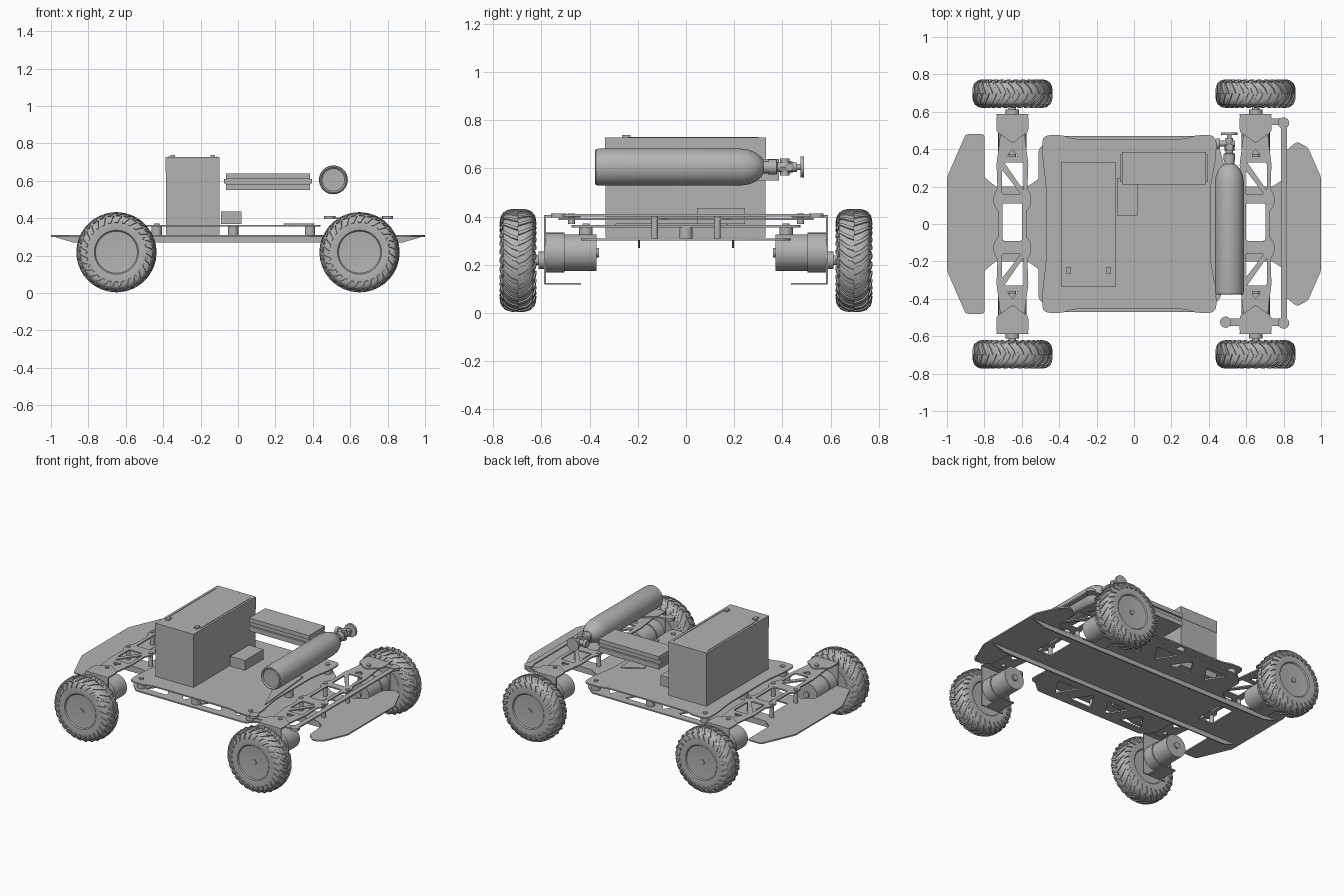
import bpy, bmesh, math
from mathutils import Vector, Matrix

if "Cube" in bpy.data.objects:
    bpy.data.objects.remove(bpy.data.objects["Cube"])

GREY = (0.45, 0.45, 0.45, 1)
grey = bpy.data.materials.new("plain_grey")
grey.use_nodes = True
grey.diffuse_color = GREY
grey.node_tree.nodes["Principled BSDF"].inputs["Base Color"].default_value = GREY


def add(name, mesh, smooth=False):
    ob = bpy.data.objects.new(name, mesh)
    bpy.context.collection.objects.link(ob)
    mesh.materials.clear()
    mesh.materials.append(grey)
    if smooth:
        bpy.ops.object.select_all(action="DESELECT")
        ob.select_set(True)
        bpy.context.view_layer.objects.active = ob
        bpy.ops.object.shade_smooth_by_angle(angle=math.radians(35))
    return ob


def from_bm(name, bm, smooth=False):
    bmesh.ops.recalc_face_normals(bm, faces=bm.faces)
    mesh = bpy.data.meshes.new(name)
    bm.to_mesh(mesh)
    bm.free()
    return add(name, mesh, smooth)


def box(name, x, y, z, bevel=0):
    """Box given by (low, high) ranges."""
    bm = bmesh.new()
    bmesh.ops.create_cube(bm, size=1)
    for v in bm.verts:
        v.co = [(r[0] + r[1]) / 2 + c * (r[1] - r[0]) for r, c in zip((x, y, z), v.co)]
    if bevel:
        bmesh.ops.bevel(bm, geom=bm.edges[:], offset=bevel, segments=2, affect="EDGES")
    return from_bm(name, bm, bevel > 0)


def spin(bm, profile, seg=32):
    """Turn (radius, distance) points around the y axis."""
    rings = []
    for r, d in profile:
        if r < 1e-5:
            rings.append([bm.verts.new((0, d, 0))] * seg)
        else:
            rings.append([bm.verts.new((r * math.cos(i * math.tau / seg), d, r * math.sin(i * math.tau / seg)))
                          for i in range(seg)])
    for a, b in zip(rings, rings[1:]):
        for i in range(seg):
            j = (i + 1) % seg
            bm.faces.new(list(dict.fromkeys((a[i], a[j], b[j], b[i]))))


def lathe(name, profile, loc, axis="Y", seg=32):
    bm = bmesh.new()
    spin(bm, profile, seg)
    turn = {"Y": Matrix(), "Z": Matrix.Rotation(math.pi / 2, 4, "X"),
            "X": Matrix.Rotation(-math.pi / 2, 4, "Z")}[axis]
    bm.transform(Matrix.Translation(loc) @ turn)
    return from_bm(name, bm, True)


def rod(name, r, low, high, loc, axis="Y", seg=24):
    return lathe(name, [(0, low), (r, low), (r, high), (0, high)], loc, axis, seg)


def rounded(points, r):
    out = []
    for i, p in enumerate(points):
        p = Vector(p)
        a, b = Vector(points[i - 1]) - p, Vector(points[(i + 1) % len(points)]) - p
        k = min(r, a.length * 0.45, b.length * 0.45)
        a, b = p + a.normalized() * k, p + b.normalized() * k
        out += [a * (1 - t) ** 2 + p * 2 * t * (1 - t) + b * t * t for t in (0, 0.33, 0.67, 1)]
    return out


def plate(name, loops, z, thick, r=0.015, offset=(0, 0)):
    """Flat sheet: the first loop is the outline, the others are holes."""
    curve = bpy.data.curves.new(name, "CURVE")
    curve.dimensions, curve.fill_mode, curve.extrude = "2D", "BOTH", thick / 2
    for loop in loops:
        pts = rounded(loop, r)
        s = curve.splines.new("POLY")
        s.points.add(len(pts) - 1)
        for q, p in zip(s.points, pts):
            q.co = (p.x + offset[0], p.y + offset[1], 0, 1)
        s.use_cyclic_u = True
    tmp = bpy.data.objects.new(name + "_curve", curve)
    bpy.context.collection.objects.link(tmp)
    mesh = bpy.data.meshes.new_from_object(tmp.evaluated_get(bpy.context.evaluated_depsgraph_get()))
    bpy.data.objects.remove(tmp)
    mesh.transform(Matrix.Translation((0, 0, z)))
    return add(name, mesh)


def mirror_y(points):
    return points + [(x, -y) for x, y in reversed(points)]


def rect(x0, x1, y0, y1):
    return [(x0, y0), (x1, y0), (x1, y1), (x0, y1)]


# Lower chassis sheet with end wings, axle openings and truss cutouts
outline = mirror_y([(-1, .25), (-.9, .48), (-.8, .48), (-.8, .25), (-.74, .2), (-.57, .2), (-.51, .24),
                    (-.51, .4), (-.44, .47), (.38, .47), (.46, .4), (.5, .24), (.57, .2), (.74, .2),
                    (.8, .24), (.81, .39), (.87, .44), (.93, .41), (1, .25)])
holes = [rect(c - .055, c + .055, -.09, .11) for c in (-.65, .65)]
for s in (-1, 1):
    for i in range(4):
        x = -.32 + i * .2
        lo, hi = (.29, .42) if i % 2 else (.42, .29)
        holes.append([(x - .085, s * lo), (x + .085, s * lo), (x, s * hi)])
plate("lower_chassis", [outline] + holes, .305, .009)

# Tapered stiffening rails below the chassis
for s in (-1, 1):
    bm = bmesh.new()
    ring = [[bm.verts.new((x, s * .195 + d, z)) for x, z in ((-.99, .302), (-.88, .27), (.88, .27), (.99, .302))]
            for d in (-.004, .004)]
    bm.faces.new(ring[0])
    bm.faces.new(ring[1])
    for i in range(4):
        j = (i + 1) % 4
        bm.faces.new((ring[0][i], ring[0][j], ring[1][j], ring[1][i]))
    from_bm("chassis_rail", bm)

# Upper deck on standoffs
plate("upper_deck", [mirror_y([(-.47, .2), (-.49, .36), (-.49, .475), (-.38, .475), (-.33, .455), (.27, .455),
                               (.33, .475), (.44, .475), (.44, .36), (.41, .2)])], .36, .009, .04)
plate("deck_gusset", [[(.24, .1), (.37, .18), (.41, -.3)]], .368, .006)
for x in (-.435, -.025, .385):
    for y in (-.415, 0, .415):
        rod("deck_standoff", .028, .308, .357, (x, y, 0), "Z")
        if x != -.025 and y:
            rod("deck_screw", .014, .36, .372, (x, y, 0), "Z", 12)

# Axle beams with triangular lightening holes
beam = [(-.06, .53), (-.072, .42), (-.085, .32), (-.08, .19), (-.1, .155), (-.1, .1), (-.075, .07)]
beam = beam + [(x, -y) for x, y in reversed(beam)]
beam = beam + [(-x, y) for x, y in reversed(beam)]
for c in (-.65, .65):
    cuts = [rect(-.052, .052, -.09, .11)]
    for s in (-1, 1):
        cuts += [[(-.055, s * .16), (.045, s * .16), (-.055, s * .29)],
                 [(.06, s * .18), (.06, s * .33), (-.045, s * .33)],
                 [(-.03, s * .36), (.03, s * .36), (0, s * .4)]]
    plate("axle_beam", [beam] + cuts, .39, .009, .01, (c, 0))
    for x in (-.085, .085):
        for y in (-.13, .13):
            rod("axle_standoff", .014, .305, .4, (c + x, y, 0), "Z", 16)

# Steering tie rod and arms
plate("tie_rod", [rect(.785, .818, -.53, .54)], .405, .01)
plate("steering_arm_left", [rect(.57, .81, .53, .565)], .399, .008)
plate("steering_arm_right", [rect(.475, .81, -.545, -.505)], .399, .008)
for x, y in ((.8, .54), (.8, -.53), (.49, -.525)):
    rod("steering_joint", .03, .395, .413, (x, y, 0), "Z")


# Tyre surface: a rounded-square section with angled lugs
def section(a, lift=1):
    y = math.copysign(abs(math.sin(a)) ** .65, a) * .071 * lift
    return .137 + .0715 * lift * abs(math.cos(a)) ** .65, y


def wheel(x, y):
    bm = bmesh.new()
    side = [section(math.pi / 2 * i / 10) for i in range(-10, 11)]
    hub = [(0, .054), (.112, .062), (.118, .069)]
    spin(bm, [(r, -d) for r, d in hub] + side + hub[::-1], 64)
    count = 28
    for i in range(count * 2):
        s = 1 if i % 2 else -1
        for start, end, half, lean in ((.0, .8, .045, .2), (.88, 1.42, .055, .12)):
            rows = []
            for k in range(5):
                a = start + (end - start) * k / 4
                mid = (i / 2 + (.5 if start else 0)) * math.tau / count + lean * (a - start) / (end - start)
                row = []
                for w, lift in ((-half, .98), (-half * .8, 1.08), (half * .8, 1.08), (half, .98)):
                    r, d = section(s * a, lift)
                    row.append(bm.verts.new((r * math.cos(mid + w), d, r * math.sin(mid + w))))
                rows.append(row)
            for p, q in zip(rows, rows[1:]):
                for j in range(3):
                    bm.faces.new((p[j], p[j + 1], q[j + 1], q[j]))
            bm.faces.new(rows[0])
            bm.faces.new(rows[-1])
    bm.transform(Matrix.Translation((x, y, .218)))
    from_bm("wheel", bm, True)
    rod("wheel_hub_cap", .016, -.062, .062, (x, y, .218), seg=16)


# Corner units: wheel, shaft, gear motor and folded bracket
for x in (-.65, .65):
    for s in (-1, 1):
        wheel(x, s * .697)
        rod("wheel_shaft", .02, s * .57, s * .65, (x, 0, .218))
        lathe("gear_motor", [(r, s * d) for r, d in ((0, .36), (.02, .36), (.02, .372), (.076, .372), (.076, .505),
                                                     (.083, .505), (.083, .58), (0, .58))], (x, 0, .25))
        rod("shaft_collar", .036, s * .58, s * .612, (x, 0, .218))
        box("bracket_face", (x - .085, x + .085), sorted((s * .58, s * .589)), (.12, .405))
        box("bracket_foot", (x - .05, x + .05), sorted((s * .435, s * .585)), (.117, .124))
        plate("bracket_top", [[(-.085, s * .588), (-.085, s * .49), (-.05, s * .47), (0, s * .43), (.05, s * .47),
                               (.085, s * .49), (.085, s * .588)]], .401, .009, .02, (x, 0))
        rod("king_pin", .014, .37, .412, (x, s * .475, 0), "Z", 16)

# Battery with flush lid, seam strips and terminals
box("battery_case", (-.385, -.1), (-.335, .33), (.312, .645))
box("battery_lid", (-.387, -.098), (-.337, .332), (.645, .727))
for x in (-.35, -.135):
    box("battery_terminal", (x - .012, x + .012), (-.265, -.23), (.72, .738))
for x in (-.37, -.115):
    box("lid_seam_strip", (x - .003, x + .003), (-.24, .3), (.725, .73))

# Motor controller with flanges above and below
box("controller_core", (-.065, .385), (.225, .372), (.553, .636))
for z in ((.55, .583), (.61, .638)):
    box("controller_flange", (-.065, .385), (.212, .385), z)
for x in (-.075, .385):
    box("controller_end_plate", (x, x + .01), (.225, .372), (.585, .61))

# Small electronics box
box("electronics_box", (-.09, .02), (.045, .245), (.368, .435))

# Gas cylinder with dished base, valve and hand knob
lathe("gas_cylinder", [(0, -.368), (.06, -.37), (.068, -.378), (.074, -.374), (.077, -.36), (.077, .225), (.072, .26),
                       (.06, .29), (.042, .312), (.026, .322), (.026, .35), (0, .35)], (.51, 0, .605), seg=40)
lathe("valve_neck", [(0, .34), (.031, .34), (.031, .375), (.02, .38), (.02, .46), (.012, .46), (.012, .475),
                     (.044, .475), (.044, .49), (0, .49)], (.51, 0, .605))
rod("valve_body", .026, .39, .43, (.51, 0, .605), seg=8)
rod("valve_outlet", .016, -.06, .03, (.51, .43, .605), "X", 16)
rod("outlet_cap", .026, -.07, -.05, (.51, .43, .605), "X", 16)
rod("pressure_gauge", .02, -.035, .035, (.51, .41, .605), "Z", 16)
